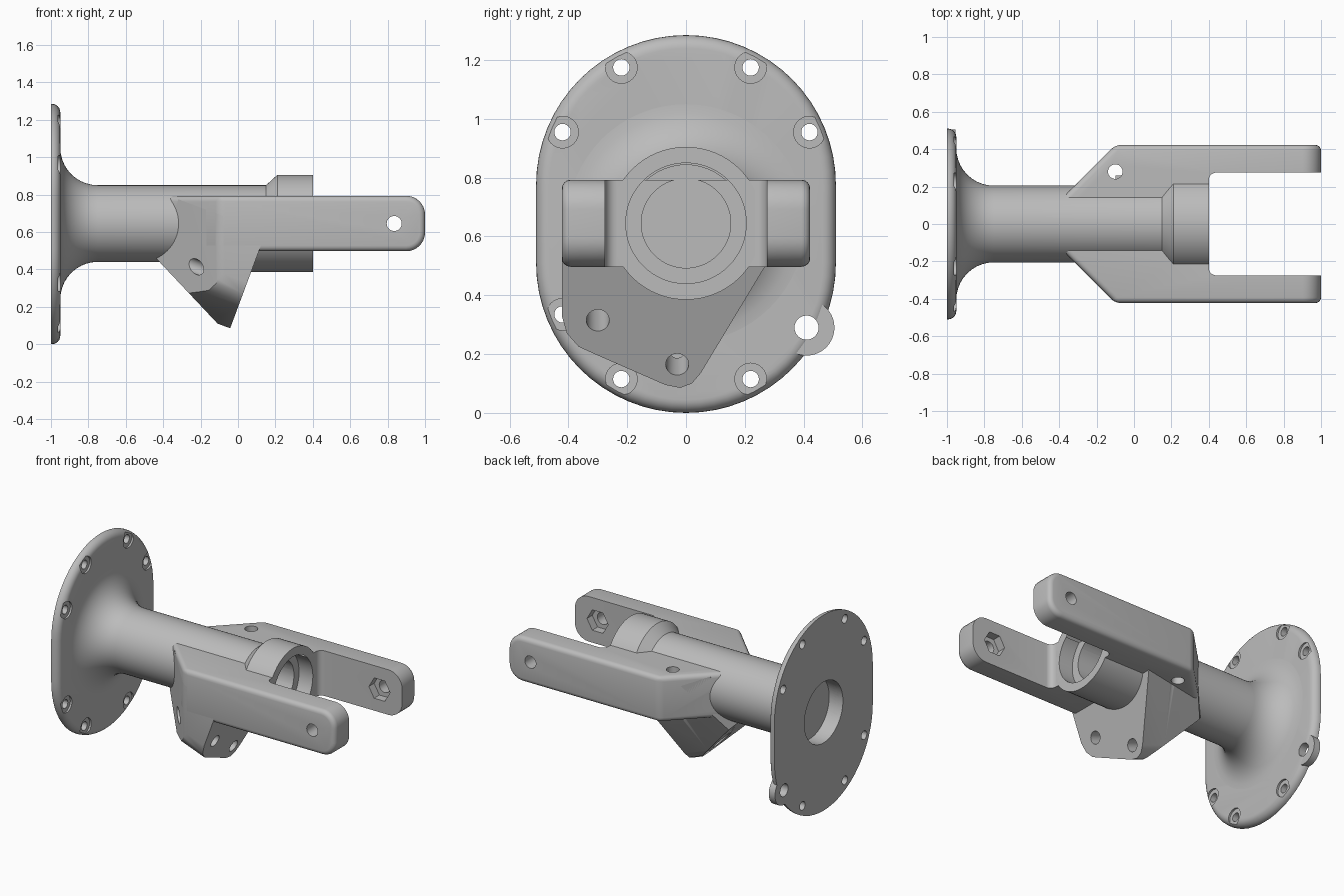
import bpy, bmesh
from math import sin, cos, pi, radians
from mathutils import Vector, Matrix

if "Cube" in bpy.data.objects:
    bpy.data.objects.remove(bpy.data.objects["Cube"])

ZC = 0.645                                   # height of the bore axis
HALF = 0.148                                 # half height of the fork
WIDE = 0.4225                                # half width of the fork
X, Y, Z = Vector((1, 0, 0)), Vector((0, 1, 0)), Vector((0, 0, 1))

steel = bpy.data.materials.new("cast_grey")
steel.use_nodes = True
grey = (0.5, 0.5, 0.5, 1)
steel.diffuse_color = grey
steel.node_tree.nodes["Principled BSDF"].inputs["Base Color"].default_value = grey


def finish(name, bm):
    bmesh.ops.recalc_face_normals(bm, faces=bm.faces[:])
    mesh = bpy.data.meshes.new(name)
    bm.to_mesh(mesh)
    bm.free()
    mesh.materials.append(steel)
    obj = bpy.data.objects.new(name, mesh)
    bpy.context.collection.objects.link(obj)
    return obj


def prism(points, direction):
    bm = bmesh.new()
    face = bm.faces.new([bm.verts.new(p) for p in points])
    new = bmesh.ops.extrude_face_region(bm, geom=[face], use_keep_orig=True)["geom"]
    bmesh.ops.translate(bm, vec=direction, verts=[v for v in new if isinstance(v, bmesh.types.BMVert)])
    bmesh.ops.recalc_face_normals(bm, faces=bm.faces[:])
    return bm


def rod(start, end, radius, sides=40, turn=0):
    start, end = Vector(start), Vector(end)
    axis = end - start
    rot = Z.rotation_difference(axis).to_matrix().to_4x4()
    place = Matrix.Translation((start + end) / 2) @ rot @ Matrix.Rotation(turn, 4, 'Z')
    bm = bmesh.new()
    bmesh.ops.create_cone(bm, cap_ends=True, segments=sides, radius1=radius,
                          radius2=radius, depth=axis.length, matrix=place)
    return bm


def bevel(bm, edges, size, steps):
    bmesh.ops.bevel(bm, geom=edges, offset=size, segments=steps, profile=0.5,
                    affect='EDGES', clamp_overlap=False)


def trim(bm, point, normal):
    """Cut away the side the normal points to and close the opening."""
    geom = bm.verts[:] + bm.edges[:] + bm.faces[:]
    cut = bmesh.ops.bisect_plane(bm, geom=geom, plane_co=point, plane_no=normal, clear_outer=True)
    bmesh.ops.edgeloop_fill(bm, edges=[e for e in cut["geom_cut"] if isinstance(e, bmesh.types.BMEdge)])
    bmesh.ops.recalc_face_normals(bm, faces=bm.faces[:])


def cutter(*args, **kw):
    obj = finish("cutter", rod(*args, **kw))
    obj.hide_render = True
    return obj


def cut(obj, cutters):
    bpy.context.view_layer.objects.active = obj
    for c in cutters:
        mod = obj.modifiers.new("hole", 'BOOLEAN')
        mod.operation, mod.solver, mod.object = 'DIFFERENCE', 'EXACT', c
        bpy.ops.object.modifier_apply(modifier=mod.name)


# Mounting flange: stadium plate with a rounded outer rim
outline = []
for centre, first in ((0.775, 0), (0.51, pi)):
    for i in range(33):
        a = first + pi * i / 32
        outline.append((-1, 0.51 * cos(a), centre + 0.51 * sin(a)))
bm = prism(outline, X * 0.05)
bevel(bm, [e for e in bm.edges if all(v.co.x > -0.96 for v in e.verts)], 0.045, 6)
flange = finish("mounting_flange", bm)

# Ear on the flange
ear = finish("flange_ear", rod((-1, 0.41, 0.29), (-0.955, 0.41, 0.29), 0.095))

# Tube: revolved flare, barrel and end collar
profile = [(-0.97, 0), (-0.97, 0.405)]
profile += [(-0.75 - 0.2 * cos(a), 0.405 - 0.2 * sin(a)) for a in (pi / 2 * i / 10 for i in range(11))]
profile += [(0.15, 0.205), (0.21, 0.26), (0.4, 0.26), (0.4, 0)]
bm = bmesh.new()
verts = [bm.verts.new((x, 0, ZC + r)) for x, r in profile]
edges = [bm.edges.new(pair) for pair in zip(verts, verts[1:])]
bmesh.ops.spin(bm, geom=verts + edges, cent=(0, 0, ZC), axis=X, angle=2 * pi, steps=64)
bmesh.ops.remove_doubles(bm, verts=bm.verts[:], dist=0.0005)
tube = finish("axle_tube", bm)

# Lower half of the collar, running back into the bracket
bm = rod((-0.1, 0, ZC), (0.39, 0, ZC), 0.26, 64)
trim(bm, (0, 0, ZC - 0.01), Z)
saddle = finish("lower_collar", bm)

# Fork: tapered block with two arms
side = [(-0.4, 0.1225), (-0.1, WIDE), (1, WIDE), (1, 0.275), (0.4, 0.275)]
plan = side + [(x, -y) for x, y in reversed(side)]
bm = prism([(x, y, ZC - HALF) for x, y in plan], Z * HALF * 2)


def upright(e):
    return abs(e.verts[0].co.z - e.verts[1].co.z) > 0.2


bevel(bm, [e for e in bm.edges if upright(e) and all(abs(v.co.x - 0.4) < 0.01 for v in e.verts)], 0.04, 5)
bevel(bm, [e for e in bm.edges if all(v.co.x > 0.99 for v in e.verts) and not upright(e)], 0.1, 8)
bm.normal_update()
outer = [f for f in bm.faces if abs(f.normal.y) > 0.5
         and f.normal.y * f.calc_center_median().y > 0
         and (abs(f.calc_center_median().y) > 0.4 or f.calc_center_median().x < -0.15)]
rim = {e for f in outer for e in f.edges if not all(v.co.x < -0.35 for v in e.verts)}
bevel(bm, list(rim), 0.03, 4)
fork = finish("fork", bm)

# Bracket: slanted plate profile swept back under the tube
normal = Vector((0.937, 0, -0.349))


def on_face(y, z):
    return Vector((-0.04 + 0.372 * (z - 0.09), y, z))


shape = [(-WIDE, 0.6), (-WIDE, 0.33), (-0.405, 0.27), (-0.365, 0.225), (-0.31, 0.2),
         (-0.07, 0.095), (-0.02, 0.085), (0.02, 0.1), (0.05, 0.135), (0.27, 0.5), (0.33, 0.6)]
bm = prism([on_face(y, z) for y, z in shape], normal * -0.5)
trim(bm, (-0.1, 0.1, 0.1), Vector((-0.34, 0, -0.32)))
for s in (-1, 1):
    trim(bm, (-0.1, s * WIDE, 0), Vector((-1, s, 0)))
corner = [e for e in bm.edges if all(v.co.y < -0.42 and abs(v.co.x + 0.1) < 0.01 for v in e.verts)]
bevel(bm, corner, 0.03, 4)
bracket = finish("lower_bracket", bm)

# Bore and its two counterbores
bores = [cutter((-1.2, 0, ZC), (1.2, 0, ZC), 0.152, 64),
         cutter((0.3, 0, ZC), (0.6, 0, ZC), 0.205, 64),
         cutter((-1.2, 0, ZC), (-0.9, 0, ZC), 0.2, 64)]
for part in (flange, tube, saddle, fork, bracket):
    cut(part, bores)

# Flange bolt holes with spot faces
bolts = [(s * y, z) for s in (-1, 1) for y, z in ((0.22, 1.175), (0.42, 0.955), (0.22, 0.115))]
for y, z in bolts + [(-0.42, 0.335)]:
    cut(flange, [cutter((-0.962, y, z), (-0.9, y, z), 0.054, 32),
                 cutter((-1.1, y, z), (-0.9, y, z), 0.028, 24)])
ear_hole = cutter((-1.1, 0.41, 0.29), (-0.9, 0.41, 0.29), 0.041, 32)
cut(flange, [ear_hole])
cut(ear, [ear_hole])

# Fork pin holes with hexagonal nut pockets on the inner faces
cut(fork, [cutter((0.835, -0.6, ZC), (0.835, 0.6, ZC), 0.04, 32),
           cutter((0.835, -0.33, ZC), (0.835, 0.33, ZC), 0.077, 6, turn=radians(30))])

# Vertical hole in the fork shoulder
shoulder = cutter((-0.1, 0.28, 0.3), (-0.1, 0.28, 0.9), 0.039, 32)
cut(fork, [shoulder])
cut(bracket, [shoulder])

# Bracket bolt holes, square to its slanted face
for y, z in ((-0.3, 0.315), (-0.03, 0.165)):
    p = on_face(y, z)
    cut(bracket, [cutter(p + normal * 0.1, p - normal * 0.45, 0.039, 32)])

# Remove the cutters and shade the parts
for obj in [o for o in bpy.data.objects if o.name.startswith("cutter")]:
    bpy.data.objects.remove(obj)
for obj in (flange, ear, tube, saddle, fork, bracket):
    bpy.ops.object.select_all(action='DESELECT')
    obj.select_set(True)
    bpy.context.view_layer.objects.active = obj
    bpy.ops.object.shade_smooth_by_angle(angle=radians(32))
